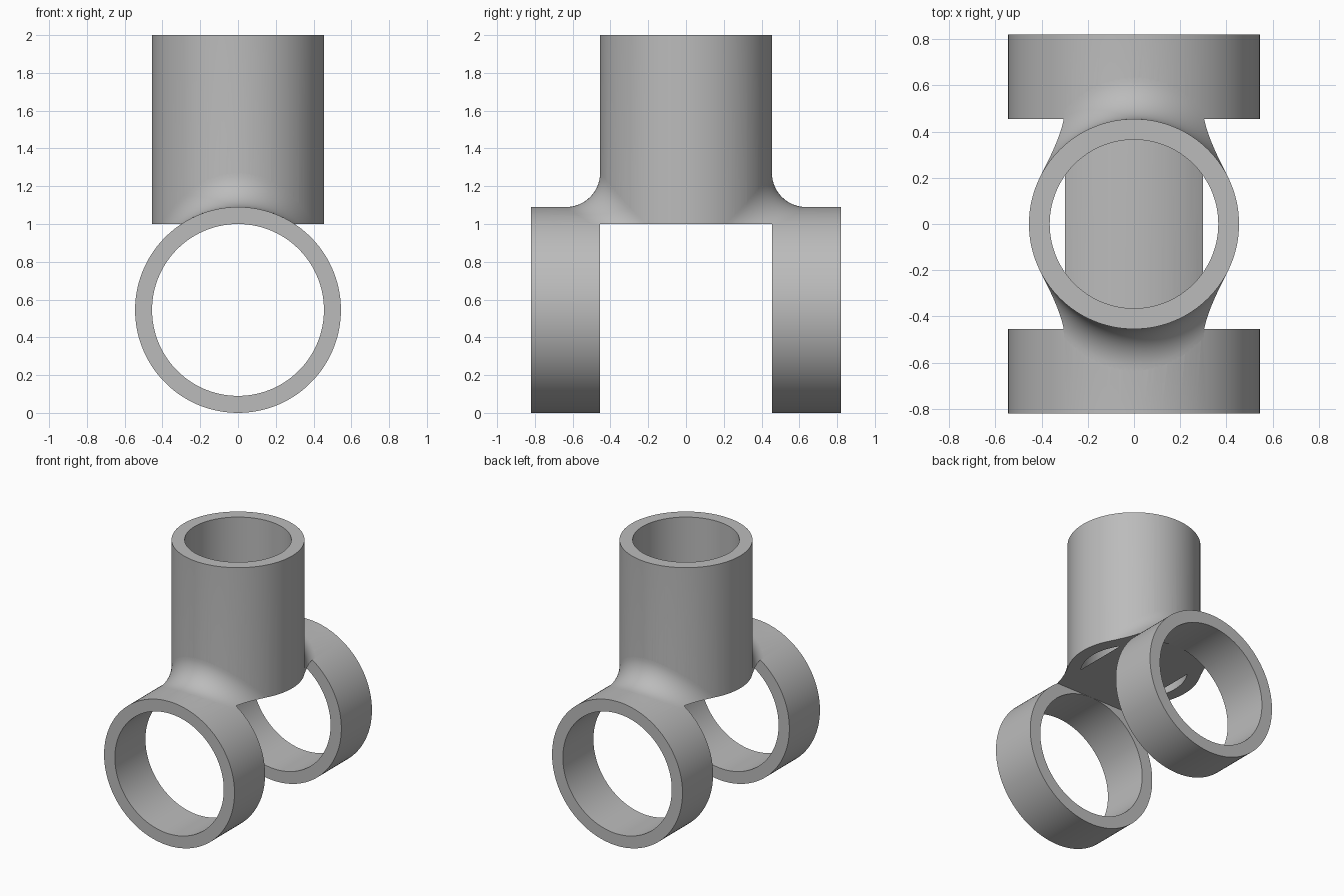
import bpy, bmesh
from math import sin, cos, sqrt, radians, pi
from mathutils import Vector, Matrix

if "Cube" in bpy.data.objects:
    bpy.data.objects.remove(bpy.data.objects["Cube"])

TUBE_R, TUBE_BORE = 0.455, 0.365      # upright tube
RING_R, RING_BORE = 0.545, 0.455      # lower rings, axis along y
RING_Z, RING_END = 0.545, 0.82
SHELF_Z, FILLET = 1.0, 0.18
SEGMENTS = 128

grey = bpy.data.materials.new("plain grey")
grey.use_nodes = True
colour = (0.5, 0.5, 0.5, 1)
grey.diffuse_color = colour
grey.node_tree.nodes["Principled BSDF"].inputs["Base Color"].default_value = colour


def finish(name, bm):
    bmesh.ops.recalc_face_normals(bm, faces=bm.faces[:])
    mesh = bpy.data.meshes.new(name)
    bm.to_mesh(mesh)
    bm.free()
    mesh.materials.append(grey)
    obj = bpy.data.objects.new(name, mesh)
    bpy.context.collection.objects.link(obj)
    return obj


def cylinder(name, radius, start, end, along_y=False):
    """Cylinder along z, or along y at the ring height."""
    bm = bmesh.new()
    place = Matrix.Translation((0, 0, (start + end) / 2))
    if along_y:
        place = (Matrix.Translation((0, 0, RING_Z)) @ Matrix.Rotation(pi / 2, 4, 'X')
                 @ Matrix.Rotation(pi / SEGMENTS, 4, 'Z') @ place)
    bmesh.ops.create_cone(bm, cap_ends=True, segments=SEGMENTS, radius1=radius,
                          radius2=radius, depth=end - start, matrix=place)
    return finish(name, bm)


def box(name, half_x, half_y, bottom, top):
    bm = bmesh.new()
    bmesh.ops.create_cube(bm, size=1, matrix=Matrix.Translation((0, 0, (bottom + top) / 2))
                          @ Matrix.Diagonal((2 * half_x, 2 * half_y, top - bottom, 1)))
    return finish(name, bm)


def combine(target, other, operation):
    """Apply a boolean and discard the helper."""
    mod = target.modifiers.new("combine", 'BOOLEAN')
    mod.operation, mod.solver, mod.object = operation, 'EXACT', other
    bpy.context.view_layer.objects.active = target
    bpy.ops.object.modifier_apply(modifier=mod.name)
    bpy.data.objects.remove(other)


def fillet(name, side):
    """Rolling-ball blend between the tube and the horizontal cylinder."""
    bm = bmesh.new()
    loops, steps, arc = [], 56, 14
    for i in range(steps + 1):
        t = radians(-70 + 140 * i / steps)
        out = Vector((sin(t), side * cos(t), 0))
        centre = out * (TUBE_R + FILLET)
        rise = sqrt((RING_R + FILLET) ** 2 - centre.x ** 2)
        centre.z = RING_Z + rise
        to_ring = Vector((-centre.x, 0, -rise)).normalized()
        points = [centre + FILLET * (-out).slerp(to_ring, j / arc) for j in range(arc + 1)]
        root = out * TUBE_R * 0.95
        root.z = points[-1].z - 0.02
        loops.append([bm.verts.new(p) for p in points + [root]])
    for a, b in zip(loops, loops[1:]):
        for j in range(len(a)):
            k = (j + 1) % len(a)
            bm.faces.new((a[j], a[k], b[k], b[j]))
    bm.faces.new(loops[0])
    bm.faces.new(loops[-1])
    bmesh.ops.triangulate(bm, faces=[f for f in bm.faces if len(f.verts) > 4])
    obj = finish(name, bm)
    combine(obj, box("fillet_trim", 1, 1, 0, SHELF_Z - 0.002), 'DIFFERENCE')
    return obj


# Hollow upright tube
body = cylinder("tube_bracket", TUBE_R, SHELF_Z - 0.002, 2)
combine(body, cylinder("tube_bore", TUBE_BORE, 0.5, 2.5), 'DIFFERENCE')

# Horizontal cylinder and the two blends
combine(body, cylinder("ring_barrel", RING_R, -RING_END, RING_END, True), 'UNION')
for side in (-1, 1):
    combine(body, fillet("blend", side), 'UNION')

# Open the space between the rings, then bore them
combine(body, box("gap", 1, TUBE_R, -0.5, SHELF_Z), 'DIFFERENCE')
combine(body, cylinder("ring_bore", RING_BORE, -1.2, 1.2, True), 'DIFFERENCE')

bpy.ops.object.select_all(action='DESELECT')
body.select_set(True)
bpy.context.view_layer.objects.active = body
bpy.ops.object.shade_smooth_by_angle(angle=radians(30))
